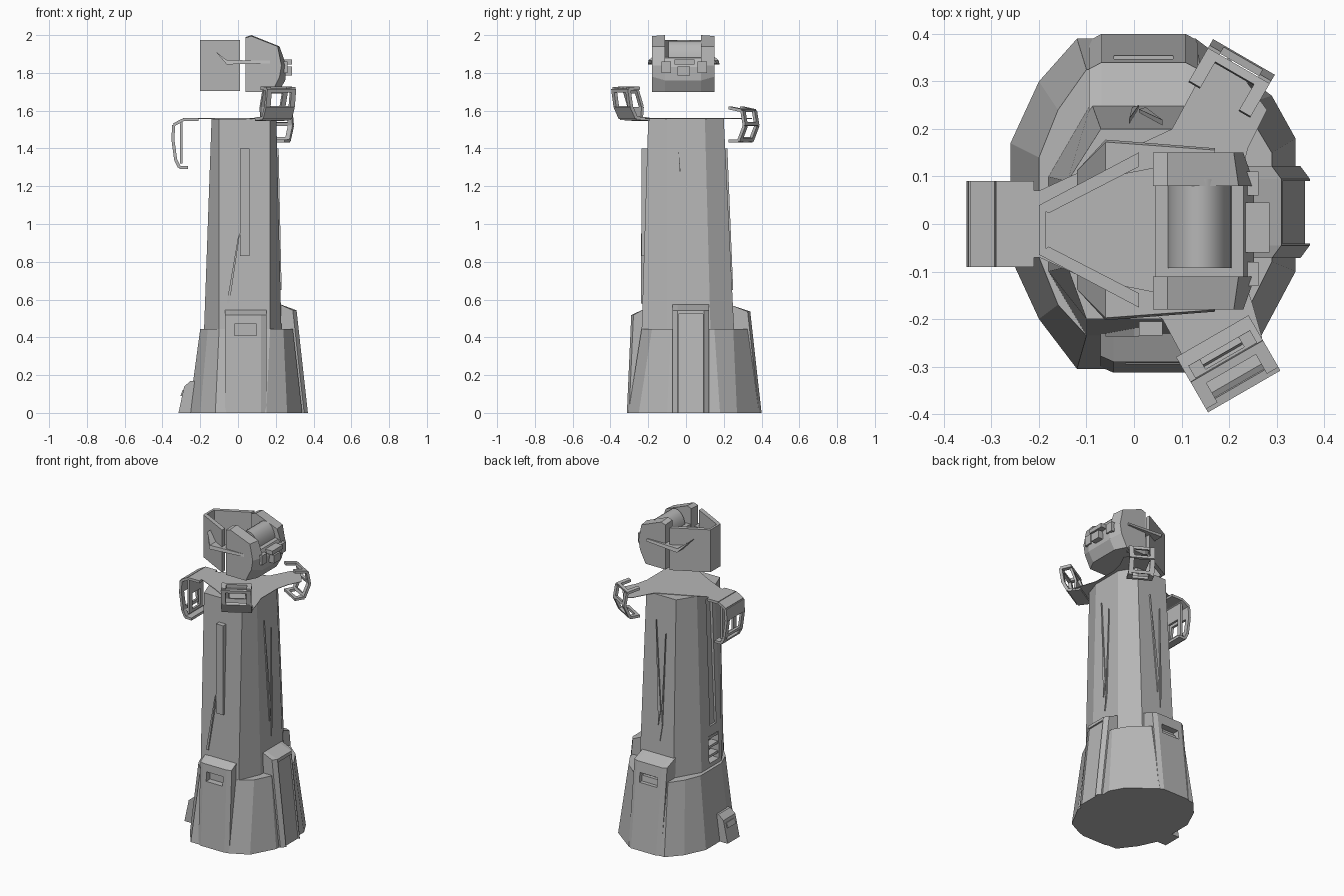
import bpy, bmesh, math
from mathutils import Matrix, Vector

if "Cube" in bpy.data.objects:
    bpy.data.objects.remove(bpy.data.objects["Cube"])

grey = bpy.data.materials.new("stone_grey")
grey.diffuse_color = (0.47, 0.47, 0.47, 1)
grey.use_nodes = True
grey.node_tree.nodes["Principled BSDF"].inputs["Base Color"].default_value = grey.diffuse_color


def finish(name, bm, mat=None):
    if mat:
        bm.transform(mat)
    bmesh.ops.recalc_face_normals(bm, faces=bm.faces)
    me = bpy.data.meshes.new(name)
    bm.to_mesh(me)
    bm.free()
    me.materials.append(grey)
    ob = bpy.data.objects.new(name, me)
    bpy.context.collection.objects.link(ob)
    return ob


def loft(name, *rings, mat=None):
    """Closed solid through a stack of rings with equal point counts."""
    bm = bmesh.new()
    vs = [[bm.verts.new(p) for p in r] for r in rings]
    n = len(rings[0])
    for a, b in zip(vs, vs[1:]):
        for i in range(n):
            j = (i + 1) % n
            bm.faces.new((a[i], a[j], b[j], b[i]))
    bm.faces.new(vs[0][::-1])
    bm.faces.new(vs[-1])
    return finish(name, bm, mat)


def extrude_y(name, prof, y0, y1, mat=None):
    return loft(name, [(x, y0, z) for x, z in prof], [(x, y1, z) for x, z in prof], mat=mat)


def box(name, x, y, z, mat=None):
    return extrude_y(name, [(x[0], z[0]), (x[1], z[0]), (x[1], z[1]), (x[0], z[1])], *y, mat)


def ring(pts, z):
    return [(x, y, z) for x, y in pts]


def place(x, y, deg):
    return Matrix.Translation((x, y, 0)) @ Matrix.Rotation(math.radians(deg), 4, 'Z')


def cut(ob, cutter):
    m = ob.modifiers.new("cut", 'BOOLEAN')
    m.object = cutter
    m.solver = 'EXACT'
    bpy.context.view_layer.objects.active = ob
    bpy.ops.object.modifier_apply(modifier=m.name)
    bpy.data.objects.remove(cutter)


# flared base
loft("base",
     ring([(-.12, -.305), (.15, -.305), (.26, -.25), (.34, -.1), (.34, .18), (.29, .27),
           (.13, .39), (-.12, .39), (-.2, .3), (-.26, .17), (-.26, -.07), (-.2, -.2)], 0),
     ring([(-.1, -.235), (.17, -.235), (.24, -.18), (.29, -.08), (.29, .15), (.23, .25),
           (.14, .325), (-.1, .325), (-.16, .24), (-.2, .14), (-.2, -.07), (-.16, -.17)], .445))

# tapered shaft with a doorway and channel on the left
shaft = loft("shaft",
             ring([(-.1, -.235), (.17, -.235), (.23, -.1), (.23, .13),
                   (.15, .255), (-.09, .255), (-.18, .1), (-.18, -.1)], .43),
             ring([(-.1, -.2), (.17, -.2), (.203, -.1), (.203, .1),
                   (.14, .2), (-.07, .2), (-.14, .09), (-.14, -.09)], 1.555))
cut(shaft, box("door_cutter", (-.3, -.11), (-.08, .02), (.47, .64)))
cut(shaft, extrude_y("channel_cutter", [(-.3, .7), (-.158, .7), (-.125, 1.5), (-.3, 1.5)], -.06, .0))
for z in (.5, .56, .62):
    box("door_slat", (-.17, -.12), (-.08, .02), (z, z + .015))

# front strip and thin cracks on the shaft sides
extrude_y("front_strip", [(.01, .83), (.06, .83), (.06, 1.4), (.01, 1.4)], -.235, -.19)
extrude_y("front_crack", [(-.06, .58), (-.045, .58), (.01, .95), (.0, .93)], -.237, -.2)
for side, deg, x, y in (("right", 90, .0, 0), ("back", 180, .02, 0)):
    for u, z0, z1, s in ((-.04, .75, 1.4, .035), (.03, .65, 1.33, -.02)):
        r0, r1 = (.23, .213) if side == "right" else (.25, .217)
        q = [(u, z1), (u + s, z0), (u + s + .014, z0 + .1)]
        rad = lambda z: r0 + (r1 - r0) * (z - .6) / .8 + .002
        loft(side + "_crack", [(a, -rad(z), z) for a, z in q],
             [(a, -rad(z) + .02, z) for a, z in q], mat=place(x, y, deg))


# chamfered buttress with sloping cap (local outward = +x)
def buttress(name, mat, half, r_in, r0, r1, top, depth, window, recess):
    shoulder = top - .035
    w = half - .027

    def section(r, z):
        return [(r_in, -half, z), (r - depth, -half, z), (r, -w, z),
                (r, w, z), (r - depth, half, z), (r_in, half, z)]

    cap = [(r_in, y, top) for y in (-half, -half, -w, w, half, half)]
    cap = [(x + (.015 if 0 < i < 5 else 0), y, z) for i, (x, y, z) in enumerate(cap)]
    ob = loft(name, section(r0, 0), section(r1, shoulder), cap, mat=mat)
    if window:
        box_w = w * .7
        cut(ob, box("window_cutter", (r1 - .035, r1 + .2), (-box_w, box_w), (.41, .47), mat))
    if recess:
        v = w - .004
        a, b = r0 - recess, r1 - recess
        cut(ob, extrude_y("recess_cutter", [(a, -.02), (a + .2, -.02), (b + .2, shoulder - .02),
                                            (b, shoulder - .02)], -v, v, mat))


buttress("front_buttress", place(.04, 0, -90), .11, .2, .313, .29, .553, .012, True, 0)
buttress("back_buttress", place(.02, 0, 90), .115, .22, .40, .34, .572, .014, True, 0)
buttress("right_buttress", place(0, .025, 0), .097, .2, .37, .31, .578, .02, False, .008)

# small step block at the left foot
extrude_y("foot_block", [(-.2, 0), (-.315, 0), (-.285, .14), (-.25, .17), (-.2, .17)], -.09, .03)
extrude_y("foot_block_frame", [(-.23, .09), (-.305, .09), (-.293, .12), (-.23, .12)], -.07, .01)

# thin three-armed top plate
star = [(-.29, -.07), (-.2, -.07), (-.07, -.13), (.06, -.2), (.13, -.33), (.18, -.32),
        (.27, -.24), (.25, -.17), (.22, -.08), (.22, .08), (.24, .16), (.28, .24),
        (.2, .35), (.15, .33), (.08, .2), (-.07, .13), (-.2, .07), (-.29, .07)]
loft("top_plate", ring(star, 1.557), ring(star, 1.56))


# open bracket: two bent rails joined by crossbars, some spans filled
def bracket(name, mat, path, half, t, plates=()):
    for i in range(len(path) - 1):
        a, b = Vector(path[i]), Vector(path[i + 1])
        d = (b - a).normalized()
        n = Vector((-d.y, d.x)) * t / 2
        prof = [a - n, b - n, b + n, a + n]
        if i in plates:
            extrude_y(name + "_plate", prof, -half, half, mat)
            continue
        for s in (-1, 1):
            u = sorted((s * half, s * (half - .028)))
            extrude_y(name + "_rail", prof, u[0], u[1], mat)
        e = b - d * .018
        extrude_y(name + "_crossbar", [e - n, b - n, b + n, e + n], -half, half, mat)


left = place(0, 0, 180)
bracket("left_bracket", left,
        [(.21, 1.552), (.29, 1.552), (.34, 1.525), (.345, 1.45), (.33, 1.34), (.31, 1.3), (.265, 1.3)],
        .09, .016, (0, 1, 2, 5))
bracket("left_bracket_inner", left, [(.3, 1.54), (.3, 1.44), (.3, 1.32)], .07, .014, (0,))
front = place(.04, -.02, -60)
bracket("front_bracket", front,
        [(.25, 1.555), (.33, 1.56), (.36, 1.62), (.375, 1.715), (.31, 1.72)], .088, .018, (0, 1))
bracket("front_bracket_inner", front, [(.29, 1.56), (.285, 1.62), (.315, 1.71)], .075, .014, (0,))
bracket("back_bracket", place(.04, .02, 60),
        [(.28, 1.615), (.36, 1.6), (.375, 1.52), (.34, 1.44), (.28, 1.44)], .075, .016)

# head: side cheeks, lower middle, rounded crown
for y0, y1 in ((-.18, -.11), (.15, .08)):
    inner = [(.04, 1.7), (.215, 1.7), (.25, 1.76), (.255, 1.84), (.22, 1.94), (.07, 2.0), (.04, 1.99)]
    outer = [(.04, 1.7), (.18, 1.7), (.22, 1.78), (.23, 1.84), (.21, 1.94), (.07, 1.995), (.04, 1.985)]
    loft("head_cheek", [(x, y0, z) for x, z in outer], [(x, y1, z) for x, z in inner])
extrude_y("head_middle", [(.045, 1.7), (.215, 1.7), (.25, 1.76), (.253, 1.83), (.23, 1.88), (.045, 1.89)], -.11, .08)
crown = [(.07 + .068 * (1 - math.cos(math.pi * i / 12)), 1.87 + .1 * math.sin(math.pi * i / 12))
         for i in range(13)]
ob = extrude_y("head_crown", crown, -.093, .095)
for p in ob.data.polygons:
    p.use_smooth = abs(p.normal.y) < .5 and p.normal.z > -.5
ob.data.set_sharp_from_angle(angle=math.radians(35))

# face details
box("eye_block", (.24, .285), (-.045, .02), (1.785, 1.835))
box("brow_block", (.22, .285), (-.06, .045), (1.845, 1.87))
for y in (-.13, .06):
    box("brow_stud", (.2, .262), (y, y + .05), (1.8, 1.86))

# wedge of plates behind the head, with side fins
c = -.0125
for s in (1, -1):
    pts = [(-.2, c + s * .052), (.01, c + s * .163), (.01, c + s * .133), (-.18, c + s * .035)]
    loft("rear_plate", ring(pts, 1.705), ring(pts, 1.975))
    fin = [(-.12, 1.915, .09, .125), (-.06, 1.845, .11, .19), (.17, 1.85, .155, .172),
           (.17, 1.865, .155, .168), (-.06, 1.868, .11, .185)]
    loft("side_fin", [(x, c + s * a, z) for x, z, a, b in fin],
         [(x, c + s * b, z) for x, z, a, b in fin])
box("rear_end_plate", (-.2, -.185), (c - .052, c + .052), (1.705, 1.975))
